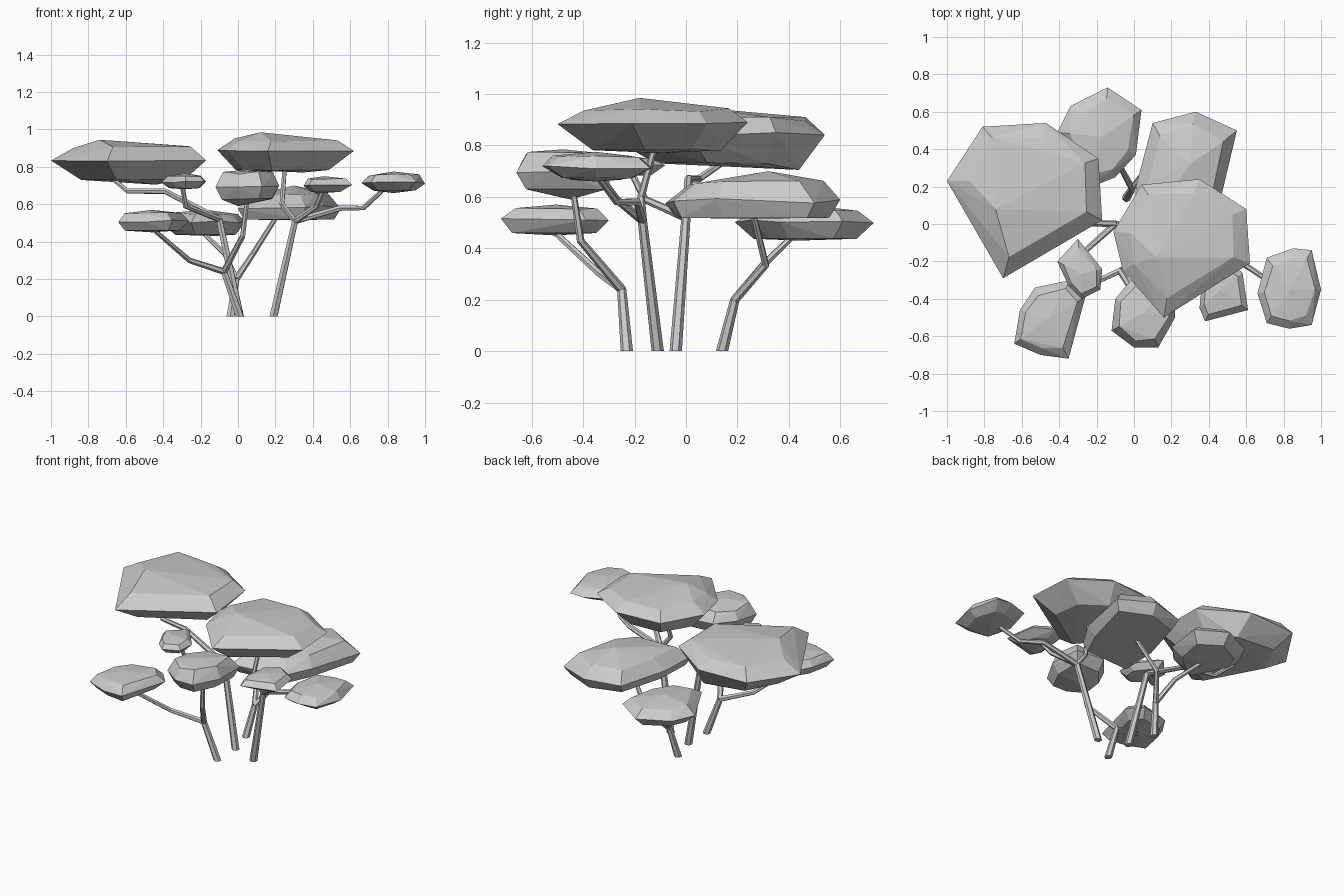
import bpy
import bmesh
import math
import random
from mathutils import Vector

random.seed(4)

default_cube = bpy.data.objects.get("Cube")
if default_cube:
    bpy.data.objects.remove(default_cube, do_unlink=True)


def make_material(name, color):
    material = bpy.data.materials.new(name)
    material.use_nodes = True
    material.diffuse_color = color
    shader = material.node_tree.nodes["Principled BSDF"]
    shader.inputs["Base Color"].default_value = color
    shader.inputs["Roughness"].default_value = 0.8
    return material


grey = make_material("pale grey", (0.6, 0.6, 0.6, 1))


def finish(name, bm):
    """Turn a bmesh into a flat shaded object."""
    bmesh.ops.recalc_face_normals(bm, faces=bm.faces)
    mesh = bpy.data.meshes.new(name)
    bm.to_mesh(mesh)
    bm.free()
    mesh.materials.append(grey)
    obj = bpy.data.objects.new(name, mesh)
    bpy.context.collection.objects.link(obj)
    return obj


def canopy(name, outline, low, mid, high, crown=None, keel=None,
           rise=0.68, drop=0.85, under=0.67):
    """Faceted leaf clump: widest at its outline, with a crown and a keel."""
    bm = bmesh.new()
    points = [Vector((x, y, 0)) for x, y in outline]
    center = sum(points, Vector()) / len(points)
    wobble = (high - low) * 0.05

    def add(point, z):
        bm.verts.new((point.x, point.y, z))

    for point in points:
        add(point, mid + random.uniform(-wobble, wobble))
        add(center.lerp(point, random.uniform(0.72, 0.82)),
            mid + (high - mid) * rise + random.uniform(-wobble, wobble))
        add(center.lerp(point, under + random.uniform(-0.05, 0.05)),
            mid + (low - mid) * drop + random.uniform(-wobble, wobble) * (1 - drop))
    add(Vector((*crown, 0)) if crown else center, high)
    add(Vector((*keel, 0)) if keel else center, low)
    hull = bmesh.ops.convex_hull(bm, input=bm.verts)
    loose = {g for g in hull["geom_interior"] + hull["geom_unused"]
             if isinstance(g, bmesh.types.BMVert)}
    bmesh.ops.delete(bm, geom=list(loose), context="VERTS")
    return finish(name, bm)


def limb(name, path, start, end, grounded=False, sides=6):
    """Tapered faceted tube that follows a path of points."""
    bm = bmesh.new()
    path = [Vector(p) for p in path]
    last = len(path) - 1
    side = Vector((0.9, 0.43, 0.2))
    rings = []
    for i, point in enumerate(path):
        before = (point - path[max(i - 1, 0)]).normalized()
        after = (path[min(i + 1, last)] - point).normalized()
        along = (before + after).normalized()
        if grounded and i == 0:
            along = Vector((0, 0, 1))
        side = (side - along * side.dot(along)).normalized()
        cross = along.cross(side)
        radius = start + (end - start) * i / last
        ring = []
        for k in range(sides):
            a = math.tau * k / sides
            ring.append(bm.verts.new(
                point + radius * (side * math.cos(a) + cross * math.sin(a))))
        rings.append(ring)
    for one, two in zip(rings, rings[1:]):
        for k in range(sides):
            n = (k + 1) % sides
            bm.faces.new((one[k], one[n], two[n], two[k]))
    bm.faces.new(rings[0])
    bm.faces.new(rings[-1])
    return finish(name, bm)


# Large upper canopies
canopy("left_canopy",
       [(-1, .23), (-.81, .52), (-.47, .54), (-.19, .35), (-.17, .02), (-.7, -.29)],
       low=.705, mid=.84, high=.945, crown=(-.74, .08), keel=(-.44, .44),
       rise=.6, drop=.8)
canopy("front_right_canopy",
       [(-.11, -.04), (.04, .21), (.35, .24), (.6, .08), (.62, -.21), (.16, -.5), (-.06, -.25)],
       low=.77, mid=.89, high=.985, crown=(.12, -.18), keel=(.35, -.1),
       rise=.55, drop=.9)
canopy("back_right_canopy",
       [(.01, .2), (.1, .54), (.33, .6), (.55, .5), (.46, .12), (.36, -.05), (0, -.08)],
       low=.515, mid=.585, high=.7, crown=(.3, .32), rise=.6, drop=.95, under=.85)

# Middle and small canopies
canopy("back_canopy",
       [(-.41, .49), (-.34, .63), (-.14, .73), (.04, .61), (.01, .37), (-.1, .25), (-.25, .19)],
       low=.43, mid=.505, high=.57, keel=(-.13, .44), drop=.9, under=.7)
canopy("front_left_canopy",
       [(-.64, -.64), (-.61, -.46), (-.53, -.34), (-.34, -.3), (-.26, -.39), (-.35, -.72), (-.5, -.7)],
       low=.45, mid=.51, high=.57, under=.75)
canopy("inner_left_canopy",
       [(-.41, -.2), (-.3, -.08), (-.17, -.24), (-.18, -.35), (-.28, -.4), (-.35, -.33)],
       low=.68, mid=.72, high=.765)
canopy("front_center_canopy",
       [(-.12, -.57), (-.1, -.4), (0, -.28), (.21, -.28), (.22, -.5), (.13, -.66), (0, -.66)],
       low=.59, mid=.7, high=.785, keel=(0, -.45), rise=.8, drop=.65, under=.8)
canopy("inner_right_canopy",
       [(.35, -.45), (.37, -.25), (.47, -.18), (.58, -.26), (.61, -.46), (.38, -.52)],
       low=.66, mid=.7, high=.75, under=.6)
canopy("far_right_canopy",
       [(.66, -.37), (.71, -.18), (.85, -.13), (.95, -.14), (1, -.35), (.95, -.54), (.83, -.56), (.71, -.53)],
       low=.66, mid=.715, high=.775, drop=.75)

# Forks where branches leave the trunks
left_fork = (-.1, 0, .52)
right_fork = (.305, -.17, .51)
front_fork = (-.075, -.25, .24)
back_fork = (-.01, .19, .2)

THICK, MEDIUM, THIN = .024, .018, .012

# Trunks
for name, foot, fork in (
        ("left_trunk", (.01, -.04, 0), left_fork),
        ("right_trunk", (.19, -.11, 0), right_fork),
        ("front_trunk", (.01, -.23, 0), front_fork),
        ("back_trunk", (-.04, .14, 0), back_fork)):
    limb(name, [foot, fork], THICK, MEDIUM, grounded=True)

# Branches, each running from a fork into its canopy
branches = {
    "left_branch": [left_fork, (-.39, .01, .67), (-.59, .05, .67), (-.7, .18, .76)],
    "inner_left_branch": [left_fork, (-.28, -.16, .59), (-.3, -.22, .71)],
    "front_right_branch": [right_fork, (.235, -.175, .6), (.25, -.12, .8)],
    "far_right_branch": [right_fork, (.55, -.19, .58), (.67, -.27, .58), (.8, -.36, .7)],
    "inner_right_branch": [right_fork, (.42, -.27, .59), (.46, -.34, .69)],
    "front_left_branch": [front_fork, (-.26, -.335, .3), (-.47, -.53, .48)],
    "front_center_branch": [front_fork, (.025, -.41, .43), (.05, -.44, .63)],
    "back_right_branch": [back_fork, (.08, .31, .335), (.21, .26, .54)],
    "back_branch": [back_fork, (-.07, .3, .335), (-.21, .44, .47)],
}
for name, path in branches.items():
    limb(name, path, MEDIUM, THIN)
